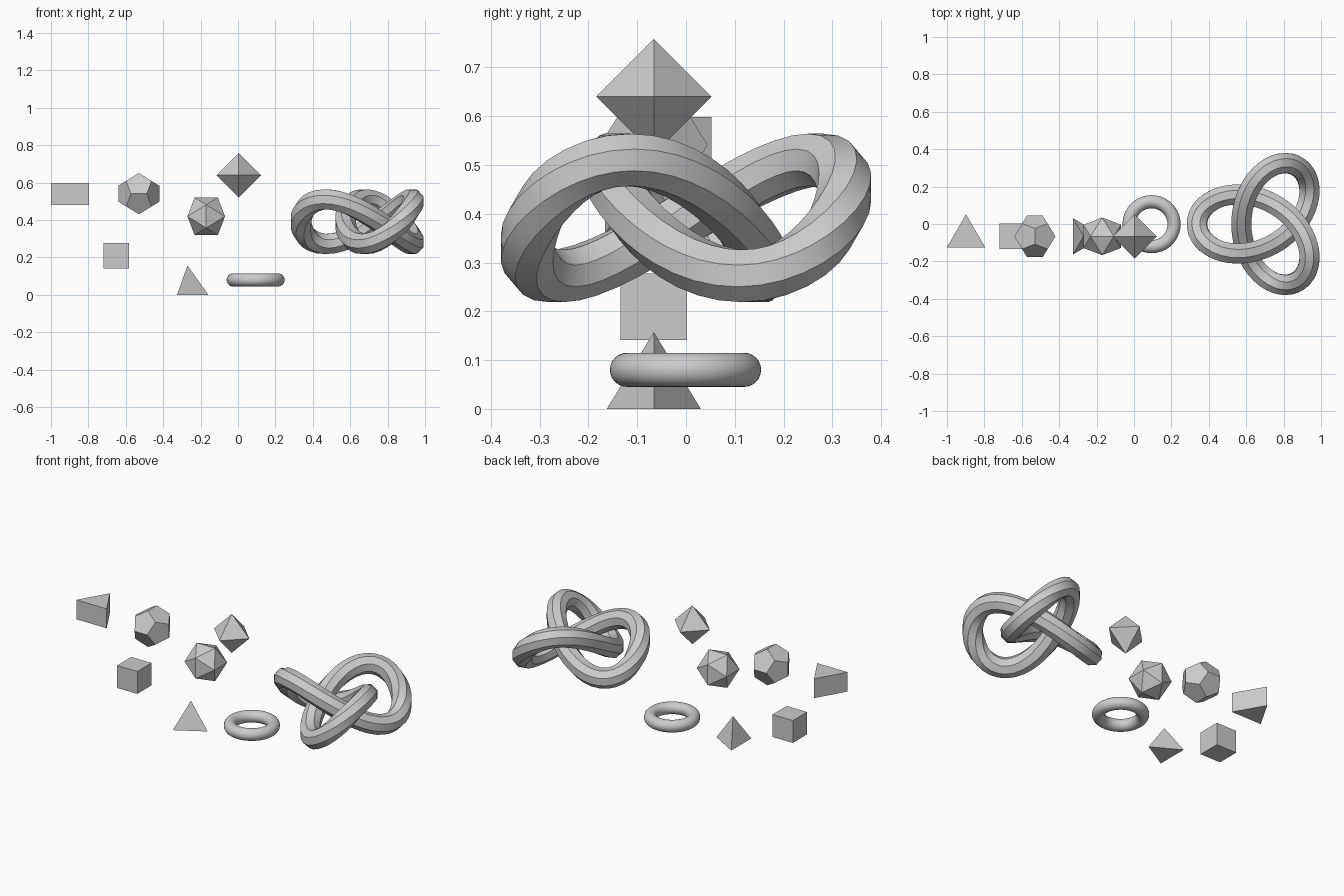
import bpy, bmesh, math
from mathutils import Vector

if "Cube" in bpy.data.objects:
    bpy.data.objects.remove(bpy.data.objects["Cube"])

PHI = (1 + 5 ** 0.5) / 2
R = 0.118          # circumradius shared by the small solids
ROW_Y = -0.066


def finish(name, bm, loc, smooth=False):
    bmesh.ops.recalc_face_normals(bm, faces=bm.faces)
    mesh = bpy.data.meshes.new(name)
    bm.to_mesh(mesh)
    bm.free()
    ob = bpy.data.objects.new(name, mesh)
    ob.location = loc
    bpy.context.collection.objects.link(ob)
    if smooth:
        bpy.ops.object.select_all(action='DESELECT')
        ob.select_set(True)
        bpy.context.view_layer.objects.active = ob
        bpy.ops.object.shade_smooth_by_angle(angle=math.radians(32))
    return ob


def hull_solid(name, points, loc, radius=R):
    """Convex solid through the points, scaled to the given circumradius."""
    bm = bmesh.new()
    for p in points:
        v = Vector(p)
        bm.verts.new(v * (radius / v.length))
    bmesh.ops.convex_hull(bm, input=bm.verts)
    bmesh.ops.dissolve_limit(bm, angle_limit=0.02, verts=bm.verts, edges=bm.edges)
    return finish(name, bm, loc)


def swept_ring(name, path, radius, sides, loc, phase=0.0):
    """Closed tube along a list of points, kept upright with respect to z."""
    bm = bmesh.new()
    n = len(path)
    rings = []
    for i, p in enumerate(path):
        tangent = (path[(i + 1) % n] - path[i - 1]).normalized()
        side = tangent.cross(Vector((0, 0, 1))).normalized()
        up = side.cross(tangent)
        ring = []
        for j in range(sides):
            a = phase + 2 * math.pi * j / sides
            ring.append(bm.verts.new(p + radius * (math.cos(a) * side + math.sin(a) * up)))
        rings.append(ring)
    for i in range(n):
        a, b = rings[i], rings[(i + 1) % n]
        for j in range(sides):
            k = (j + 1) % sides
            bm.faces.new((a[j], a[k], b[k], b[j]))
    return finish(name, bm, loc, smooth=True)


signs = (-1, 1)

# Triangular prism
bm = bmesh.new()
bmesh.ops.create_cone(bm, cap_ends=True, segments=3, radius1=R, radius2=R, depth=R)
top = max(bm.verts, key=lambda v: v.co.y).co
turn = math.pi / 2 - math.atan2(top.y, top.x)
for v in bm.verts:
    a = math.atan2(v.co.y, v.co.x) + turn
    v.co.x, v.co.y = R * math.cos(a), R * math.sin(a)
finish("triangular_prism", bm, (-0.898, ROW_Y, 0.539))

# Cube
corners = [(x, y, z) for x in signs for y in signs for z in signs]
hull_solid("cube", corners, (-0.652, ROW_Y, 0.209), R)

# Dodecahedron
dod = list(corners)
for a in signs:
    for b in signs:
        dod += [(0, a / PHI, b * PHI), (a / PHI, b * PHI, 0), (a * PHI, 0, b / PHI)]
hull_solid("dodecahedron", dod, (-0.53, ROW_Y, 0.541))

# Icosahedron
ico = []
for a in signs:
    for b in signs:
        ico += [(a, 0, b * PHI), (a * PHI, b, 0), (0, a * PHI, b)]
hull_solid("icosahedron", ico, (-0.17, ROW_Y, 0.42))

# Octahedron
octa = [(s, 0, 0) for s in signs] + [(0, s, 0) for s in signs] + [(0, 0, s) for s in signs]
hull_solid("octahedron", octa, (0.004, ROW_Y, 0.64))

# Tetrahedron, one base corner towards +x
base = 8 ** 0.5 / 3
tetra = [(0, 0, 1)] + [(base * math.cos(a), base * math.sin(a), -1 / 3)
                       for a in (0, 2 * math.pi / 3, 4 * math.pi / 3)]
hull_solid("tetrahedron", tetra, (-0.27, ROW_Y, R / 3))

# Torus
circle = [0.12 * Vector((math.cos(t), math.sin(t), 0))
          for t in (2 * math.pi * i / 64 for i in range(64))]
swept_ring("torus", circle, 0.035, 24, (0.094, -0.001, 0.08))

# Trefoil knot with an eight-sided tube, one lobe towards -x
K = 0.119
knot = []
for i in range(84):
    s = 2 * math.pi * i / 84
    knot.append(K * Vector((-2 * math.cos(2 * s) - math.cos(s),
                            -2 * math.sin(2 * s) + math.sin(s),
                            math.sin(3 * s))))
swept_ring("trefoil_knot", knot, 0.058, 8, (0.693, 0, 0.3915), math.pi / 8)
